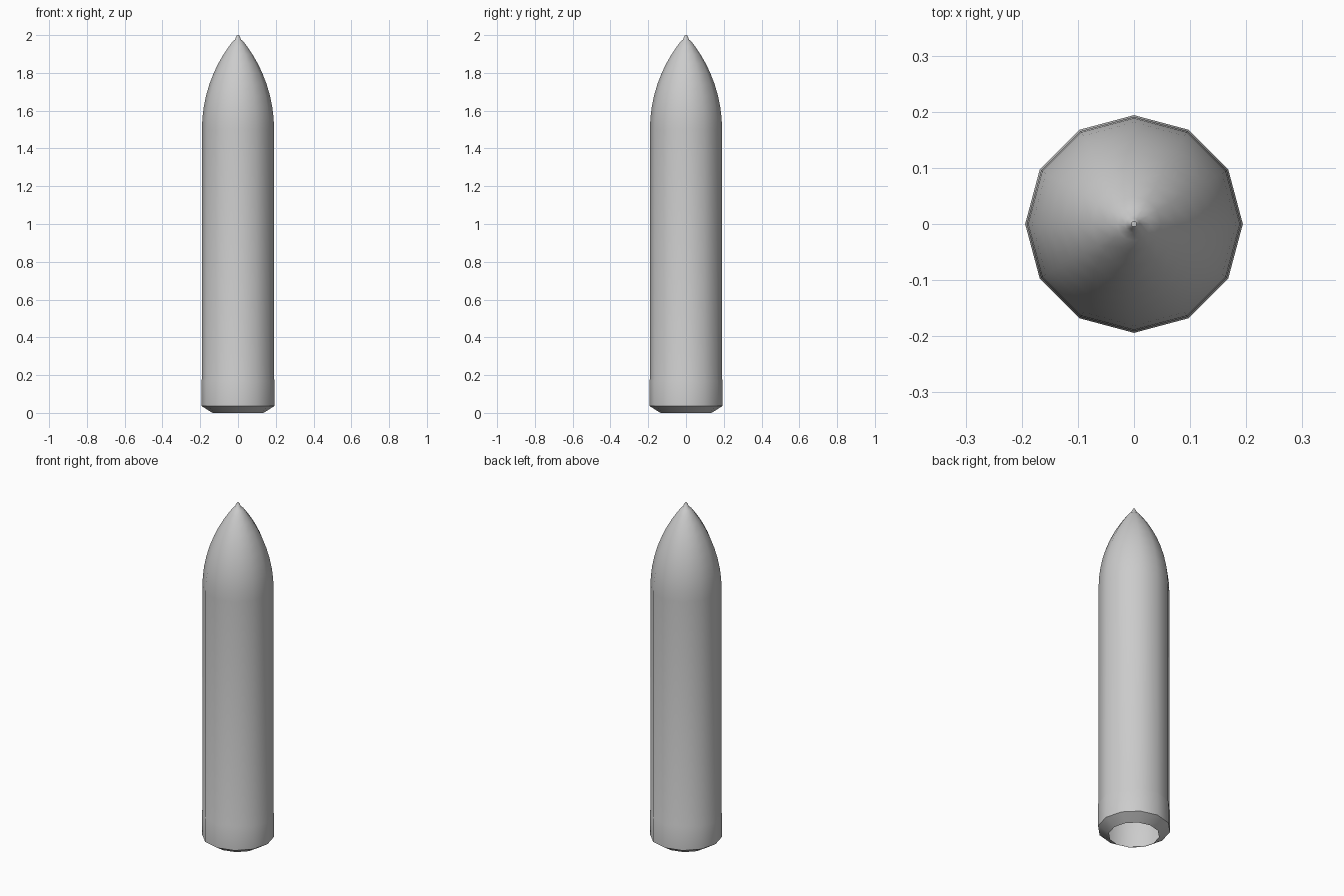
import bpy, bmesh, math

if "Cube" in bpy.data.objects:
    bpy.data.objects.remove(bpy.data.objects["Cube"])

SIDES = 12
R = 0.191      # main body radius
Z0 = 1.5       # start of the nose curve


def lathe(name, profile, cap_top=False):
    """Spin (radius, z) points round the z axis into a 12-sided shell."""
    bm = bmesh.new()
    rings = []
    for r, z in profile:
        rings.append([bm.verts.new((r * math.cos(2 * math.pi * i / SIDES),
                                    r * math.sin(2 * math.pi * i / SIDES), z))
                      for i in range(SIDES)])
    for a, b in zip(rings, rings[1:]):
        for i in range(SIDES):
            j = (i + 1) % SIDES
            bm.faces.new((a[i], a[j], b[j], b[i]))
    if cap_top:
        bm.faces.new(rings[-1])
    mesh = bpy.data.meshes.new(name)
    bm.to_mesh(mesh)
    bm.free()
    obj = bpy.data.objects.new(name, mesh)
    bpy.context.collection.objects.link(obj)
    bpy.context.view_layer.objects.active = obj
    obj.select_set(True)
    bpy.ops.object.shade_smooth_by_angle(angle=math.radians(40))
    obj.select_set(False)
    return obj


# Base band with chamfered, open bottom
base = [(0.135, 0.0), (0.145, 0.006), (0.194, 0.037), (0.194, 0.17), (R, 0.18)]

# Straight body running into a curved, pointed nose
length = 0.5
arc = (R * R + length * length) / (2 * R)
nose = []
for h in (0.0, 0.06, 0.12, 0.18, 0.24, 0.3, 0.35, 0.4, 0.44, 0.465):
    nose.append((math.sqrt(arc * arc - h * h) - (arc - R), Z0 + h))

# Small blunt tip
tip = [(0.016, 1.976), (0.01, 1.992), (0.005, 2.0)]

lathe("pointed_shell", base + nose + tip, cap_top=True)
